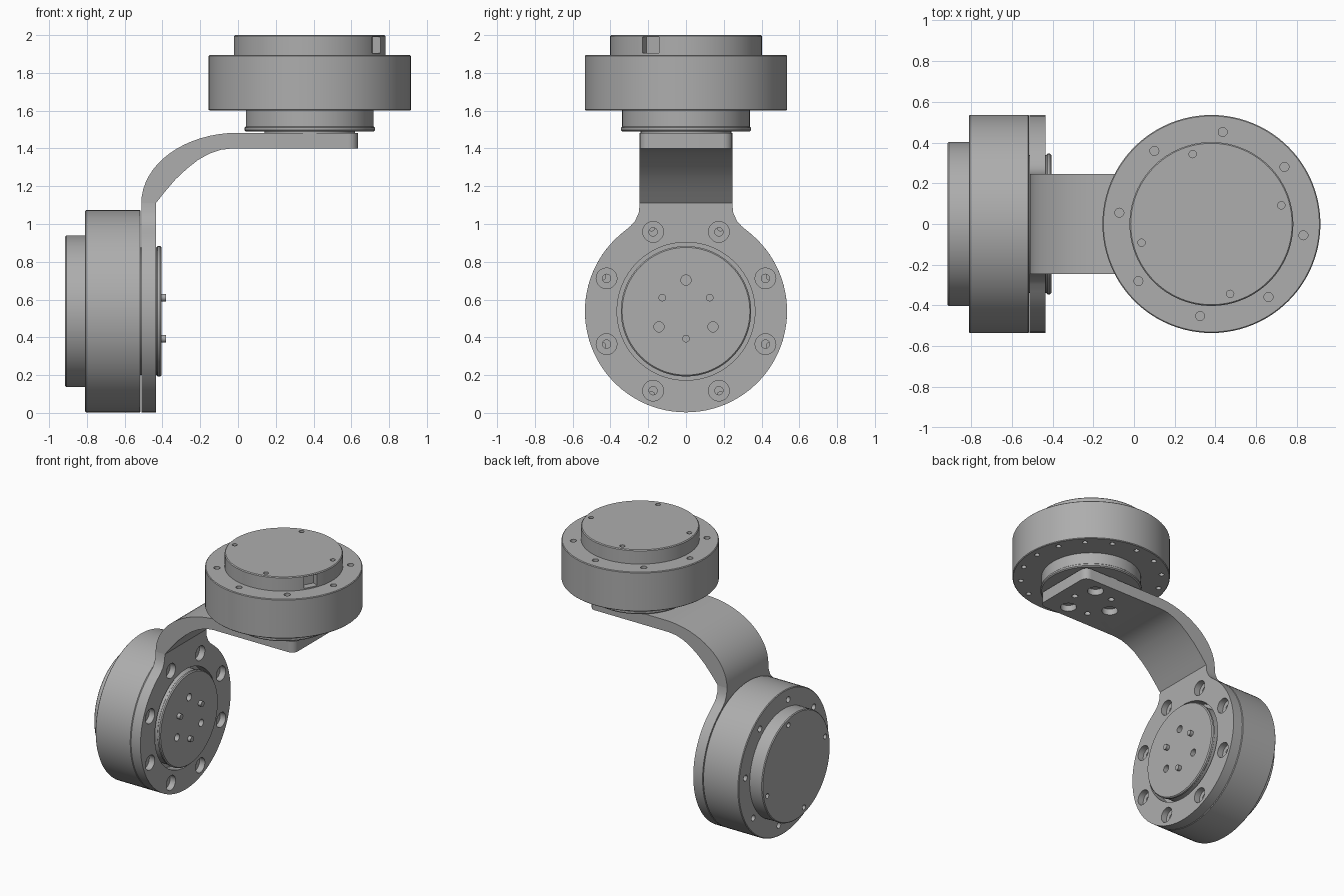
import bpy, bmesh, math
from mathutils import Matrix, Vector

if "Cube" in bpy.data.objects:
    bpy.data.objects.remove(bpy.data.objects["Cube"], do_unlink=True)

grey = bpy.data.materials.new("metal_grey")
grey.use_nodes = True
GREY = (0.42, 0.42, 0.42, 1)
grey.diffuse_color = GREY
grey.node_tree.nodes["Principled BSDF"].inputs["Base Color"].default_value = GREY


def finish(name, bm):
    """Turn a bmesh into a linked object."""
    bmesh.ops.recalc_face_normals(bm, faces=bm.faces)
    mesh = bpy.data.meshes.new(name)
    bm.to_mesh(mesh)
    bm.free()
    mesh.materials.append(grey)
    obj = bpy.data.objects.new(name, mesh)
    bpy.context.collection.objects.link(obj)
    return obj


def revolve(bm, profile, matrix=Matrix(), segs=96):
    """Spin a closed (radius, height) profile about z."""
    rings = []
    for r, z in profile:
        count = segs if r else 1
        rings.append([bm.verts.new(matrix @ Vector((r * math.cos(a), r * math.sin(a), z)))
                      for a in (math.tau * i / segs for i in range(count))])
    for lo, hi in zip(rings, rings[1:]):
        for i in range(segs):
            j = (i + 1) % segs
            quad = [lo[i % len(lo)], lo[j % len(lo)], hi[j % len(hi)], hi[i % len(hi)]]
            bm.faces.new(list(dict.fromkeys(quad)))


def cylinder(r, low, high):
    return [(0, low), (r, low), (r, high), (0, high)]


def ring_of(bm, profile, count, radius, start, matrix=Matrix()):
    """Repeat a small revolved shape around a bolt circle."""
    for i in range(count):
        a = math.radians(start) + math.tau * i / count
        spot = Matrix.Translation((radius * math.cos(a), radius * math.sin(a), 0))
        revolve(bm, profile, matrix @ spot, 20)


def extrude(name, points, direction):
    bm = bmesh.new()
    face = bm.faces.new([bm.verts.new(p) for p in points])
    moved = bmesh.ops.extrude_face_region(bm, geom=[face])["geom"]
    bmesh.ops.translate(bm, vec=direction, verts=[v for v in moved if isinstance(v, bmesh.types.BMVert)])
    return finish(name, bm)


def cut(obj, bm):
    """Subtract a bmesh from an object and drop the cutter."""
    cutter = finish("cutter", bm)
    cutter.hide_render = True
    mod = obj.modifiers.new("cut", 'BOOLEAN')
    mod.operation, mod.solver, mod.object = 'DIFFERENCE', 'EXACT', cutter
    bpy.context.view_layer.update()
    mesh = bpy.data.meshes.new_from_object(obj.evaluated_get(bpy.context.evaluated_depsgraph_get()))
    obj.modifiers.clear()
    obj.data = mesh
    bpy.data.objects.remove(cutter, do_unlink=True)


def smooth(obj):
    bpy.ops.object.select_all(action='DESELECT')
    obj.select_set(True)
    bpy.context.view_layer.objects.active = obj
    bpy.ops.object.shade_smooth_by_angle(angle=math.radians(30))


# Motor: stepped drum with output boss at the bottom and cap on top
bm = bmesh.new()
revolve(bm, [(0, 0), (.338, 0), (.345, .007), (.345, .02), (.338, .026), (.338, .11),
             (.53, .11), (.535, .115), (.535, .4), (.53, .405), (.402, .405),
             (.402, .504), (.396, .51), (0, .51)])
motor = finish("upper_motor", bm)

bm = bmesh.new()
ring_of(bm, cylinder(.022, .36, .43), 8, .455, 38)       # drum bolts, cap side
ring_of(bm, cylinder(.018, .46, .53), 4, .355, 15)       # cap bolts
ring_of(bm, cylinder(.018, .09, .15), 16, .48, 0)        # drum bolts, boss side
ring_of(bm, cylinder(.027, -.02, .04), 3, .165, 60)      # boss bolt holes
slot = (Matrix.Rotation(math.radians(-28), 4, 'Z') @ Matrix.Translation((.4, 0, .458))
        @ Matrix.Diagonal((.1, .1, .086, 1)))
bmesh.ops.create_cube(bm, size=1, matrix=slot)           # cable slot
cut(motor, bm)

# Locating pins on the boss
bm = bmesh.new()
ring_of(bm, cylinder(.02, -.025, .02), 3, .145, 0)
pins = finish("upper_pins", bm)

# Place the upper motor and a turned copy for the lower one
upper = Matrix.Translation((.38, 0, 1.49))
lower = Matrix(((0, 0, -1, -.405), (0, -1, 0, 0), (-1, 0, 0, .538), (0, 0, 0, 1)))
for obj, copy_name in ((motor, "lower_motor"), (pins, "lower_pins")):
    smooth(obj)
    twin = obj.copy()
    twin.data = obj.data.copy()
    twin.name = copy_name
    bpy.context.collection.objects.link(twin)
    obj.matrix_world = upper
    twin.matrix_world = lower

# Bracket ring plate: round disc blending into a neck
R, CZ, NECK = .535, .538, .245
side = [(NECK, 1.11), (.25, 1.06), (.27, 1.015), (.295, .988)]
start = math.radians(52)
arc = [(R * math.cos(a), CZ + R * math.sin(a))
       for a in (start - (2 * start + math.pi) * i / 72 for i in range(73))]
outline = side + arc + [(-y, z) for y, z in reversed(side)]
plate = extrude("bracket_plate", [(-.512, y, z) for y, z in outline], Vector((.077, 0, 0)))

# Centre opening and counterbored bolt holes in the plate
bm = bmesh.new()
axis = Matrix.Translation((-.435, 0, CZ)) @ Matrix.Rotation(math.pi / 2, 4, 'Y')
revolve(bm, cylinder(.365, -.2, .1), axis)
bore = [(0, -.2), (.022, -.2), (.022, -.045), (.055, -.045), (.055, .05), (0, .05)]
ring_of(bm, bore, 8, .455, 22.5, axis)
cut(plate, bm)
smooth(plate)

# Bracket arm: swept side profile with a rounded tip
outer = [(-.512 * math.cos(a), 1.11 + .373 * math.sin(a))
         for a in (math.pi / 2 * i / 16 for i in range(17))]
inner = [(-.03, 1.4), (-.09, 1.393), (-.15, 1.373), (-.21, 1.34),
         (-.27, 1.293), (-.33, 1.237), (-.39, 1.167), (-.435, 1.11)]
profile = outer + [(.635, 1.483), (.635, 1.4)] + inner
arm = extrude("bracket_arm", [(x, -NECK, z) for x, z in profile], Vector((0, 2 * NECK, 0)))
bm = bmesh.new()
bm.from_mesh(arm.data)
corners = [e for e in bm.edges if all(v.co.x > .6 for v in e.verts)
           and abs(e.verts[0].co.z - e.verts[1].co.z) > .05]
bmesh.ops.bevel(bm, geom=corners, offset=.05, segments=6, profile=.5, affect='EDGES')
bm.to_mesh(arm.data)
bm.free()

# Counterbored bolt holes and pin holes under the arm
bm = bmesh.new()
under = Matrix.Translation((.38, 0, 1.4)) @ Matrix.Rotation(math.pi, 4, 'X')
ring_of(bm, bore, 3, .165, 60, under)
ring_of(bm, cylinder(.021, -.2, .05), 3, .145, 0, under)
cut(arm, bm)
smooth(arm)

# Thin spacer closing the seat between arm and boss
bm = bmesh.new()
revolve(bm, cylinder(.24, 1.482, 1.492), Matrix.Translation((.38, 0, 0)))
smooth(finish("seat_spacer", bm))
